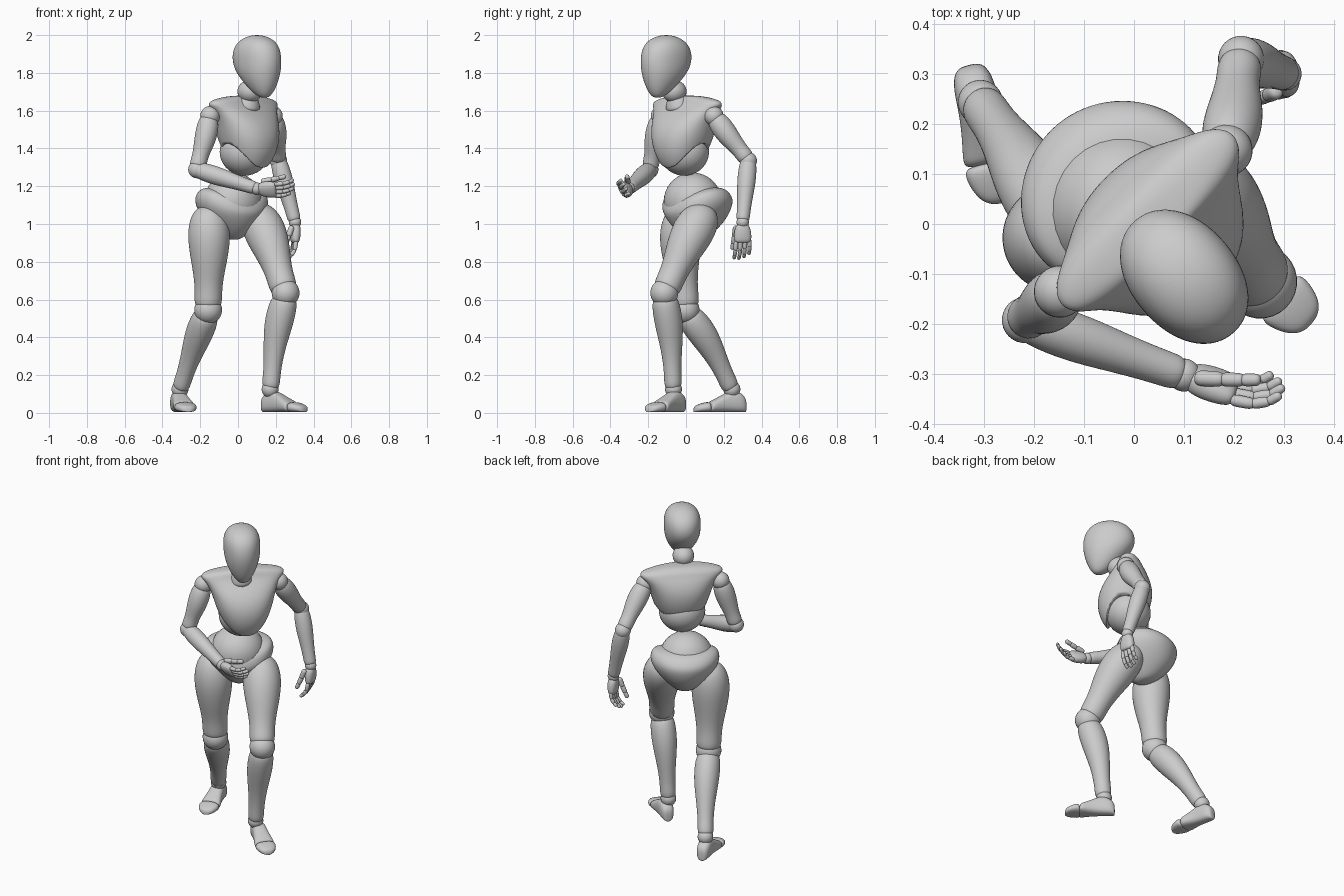
import bpy, bmesh, math
from mathutils import Vector as V

if "Cube" in bpy.data.objects:
    bpy.data.objects.remove(bpy.data.objects["Cube"])

Z = V((0, 0, 1))
S = math.sqrt(0.5)
FWD, LEFT = V((S, -S, 0)), V((S, S, 0))   # the body walks diagonally


def finish(name, bm, sub=2):
    bmesh.ops.recalc_face_normals(bm, faces=bm.faces)
    me = bpy.data.meshes.new(name)
    bm.to_mesh(me)
    bm.free()
    for p in me.polygons:
        p.use_smooth = True
    ob = bpy.data.objects.new(name, me)
    bpy.context.collection.objects.link(ob)
    if sub:
        ob.modifiers.new("smooth", 'SUBSURF').levels = sub
        ob.modifiers["smooth"].render_levels = sub
    return ob


def loft(name, rings, n=16, sub=2, power=1.0):
    """Skin of rings given as (centre, half axis, half axis)."""
    bm = bmesh.new()
    loops = []
    for c, u, v in rings:
        loop = []
        for i in range(n):
            a = 2 * math.pi * i / n
            ca, sa = math.cos(a), math.sin(a)
            ca = math.copysign(abs(ca) ** power, ca)
            sa = math.copysign(abs(sa) ** power, sa)
            loop.append(bm.verts.new(c + (u * ca + v * sa) * 1.02))
        loops.append(loop)
    for a, b in zip(loops, loops[1:]):
        for i in range(n):
            bm.faces.new((a[i], a[(i + 1) % n], b[(i + 1) % n], b[i]))
    bm.faces.new(loops[0][::-1])
    bm.faces.new(loops[-1])
    return finish(name, bm, sub)


def limb(name, a, b, prof, fwd=FWD, n=12, flat=1.0):
    """Round part along a-b; profile of (t, radius, offset along fwd)."""
    a, b = V(a), V(b)
    d = (b - a).normalized()
    u = (fwd - d * fwd.dot(d)).normalized()
    v = d.cross(u)
    return loft(name, [(a.lerp(b, t) + u * o, u * r, v * r * flat) for t, r, o in prof], n)


def ball(name, c, r, axes=(FWD, LEFT, Z)):
    bm = bmesh.new()
    bmesh.ops.create_uvsphere(bm, u_segments=28, v_segments=18, radius=1)
    r = (r, r, r) if isinstance(r, float) else r
    for w in bm.verts:
        w.co = V(c) + sum((axes[i] * (w.co[i] * r[i]) for i in range(3)), V())
    return finish(name, bm, 0)


def stack(name, base, table, fwd, left, up=Z, power=1.0):
    """Upright part; rows of (height, forward shift, half depth, half width)."""
    return loft(name, [(V(base) + up * z + fwd * f, fwd * d, left * w)
                       for z, f, d, w in table], 20, 2, power)


def turned(deg):
    a = math.radians(deg)
    return FWD * math.cos(a) + LEFT * math.sin(a), LEFT * math.cos(a) - FWD * math.sin(a)


# Head and neck
hf, hl = turned(-4)
stack("head", (.10, -.105, 0),
      [(1.668, .062, .015, .015), (1.683, .055, .045, .04), (1.735, .037, .09, .074),
       (1.80, .012, .133, .1), (1.86, 0, .152, .106), (1.92, -.002, .144, .106),
       (1.965, 0, .113, .088), (1.992, 0, .062, .052), (2.0, 0, .015, .015)], hf, hl, power=.95)
ball("neck", (.062, -.062, 1.702), (.068, .062, .06))
limb("neck_base", (.045, -.035, 1.60), (.058, -.052, 1.685),
     [(0, .08, 0), (.5, .065, 0), (.9, .05, 0), (1, .03, 0)])

# Chest shell with an arch cut through both sides, and the ribcage ball in it
chest = stack("chest", (.02, .015, 0),
              [(1.285, .085, .05, .05), (1.30, .08, .08, .08), (1.37, .062, .135, .13),
               (1.46, .05, .157, .165), (1.54, .033, .145, .185), (1.60, .015, .105, .215),
               (1.63, .01, .08, .246), (1.655, .01, .068, .232), (1.675, .018, .05, .13),
               (1.68, .025, .03, .05)], FWD, LEFT, power=.9)
cut = ball("arch_cutter", (.05, -.012, 1.27), (.115, .5, .165))
cut.hide_render = True
cut.hide_set(True)
mod = chest.modifiers.new("arch", 'BOOLEAN')
mod.operation, mod.object, mod.solver = 'DIFFERENCE', cut, 'EXACT'
ball("ribcage", (.035, -.01, 1.383), (.13, .135, .127))

# Waist and pelvis, whose rim dips at the front and a little at the back
pf, pl = turned(-10)
ball("abdomen", (-.027, .035, 1.122), (.15, .156, .15))
tilt = math.radians(9)
pup = Z * math.cos(tilt) + pf * math.sin(tilt)
pfw = pf * math.cos(tilt) - Z * math.sin(tilt)
pbase = V((-.032, .056, 1.07))
pelvis = stack("pelvis", pbase,
               [(-.15, .02, .03, .03), (-.135, .01, .075, .06), (-.08, -.006, .142, .118),
                (-.01, -.01, .178, .178), (.05, -.012, .184, .202), (.095, -.008, .168, .194),
                (.12, 0, .14, .168), (.122, 0, .05, .06)], pfw, pl, pup)
for vert in pelvis.data.vertices:
    r = vert.co - pbase
    f = r.dot(pfw) / .17
    if r.dot(pup) > 0:
        vert.co -= pup * ((.05 if f > 0 else .025) * f * f * min(1, r.dot(pup) / .09))

# Legs: hip, knee, ankle, heel, toe
LEGS = {
    "left": ((.10, .09, 1.05), (.252, -.115, .635), (.17, -.066, .125), (.132, -.015, 0), (.356, -.198, 0)),
    "right": ((-.155, -.022, 1.045), (-.158, -.002, .545), (-.307, .243, .125), (-.33, .318, 0), (-.262, .042, 0)),
}
for side, (hip, knee, ankle, heel, toe) in LEGS.items():
    heel, toe = V(heel), V(toe)
    d = (toe - heel).normalized()
    w = Z.cross(d)
    L = (toe - heel).length
    limb(side + "_thigh", hip, knee,
         [(-.1, .03, 0), (-.07, .07, 0), (.05, .105, .005), (.25, .115, .012), (.5, .094, .014),
          (.72, .073, .006), (.88, .074, 0), (.96, .07, 0), (.99, .03, 0)], d, 16)
    ball(side + "_knee", knee, .074)
    limb(side + "_shin", knee, ankle,
         [(.03, .04, 0), (.06, .07, 0), (.2, .079, -.008), (.38, .075, -.016), (.6, .057, -.016),
          (.82, .046, -.006), (.95, .05, 0), (1.0, .035, 0)], d, 16, .95)
    ball(side + "_ankle", ankle, .045)

    def sole(name, rows):
        loft(name, [(heel + d * (s * L) + Z * (h / 2 + .004), w * r, Z * (h / 2))
                    for s, h, r in rows], 16, 2, .75)
    sole(side + "_foot", [(.0, .05, .012), (.02, .08, .03), (.12, .105, .041), (.28, .118, .042),
                          (.45, .092, .046), (.62, .066, .056), (.70, .056, .058), (.71, .03, .03)])
    sole(side + "_toes", [(.70, .035, .035), (.71, .056, .061), (.82, .05, .058),
                          (.94, .038, .044), (.99, .028, .024), (1.0, .012, .008)])

# Arms: shoulder, elbow, wrist, finger direction, palm normal, thumb side
ARMS = {
    "left": ((.185, .147, 1.572), (.214, .33, 1.335), (.302, .300, 1.010), (.0, .0, -1), (-1, -.15, 0), (.15, -1, 0)),
    "right": ((-.148, -.135, 1.572), (-.218, -.192, 1.288), (.10, -.302, 1.187), (.94, -.3, -.06), (.25, .8, .5), (.1, -.45, .8)),
}
for side, (sh, el, wr, d, nrm, th) in ARMS.items():
    el, wr = V(el), V(wr)
    d = V(d).normalized()
    nrm = V(nrm)
    nrm = (nrm - d * nrm.dot(d)).normalized()
    th = V(th)
    th = (th - d * th.dot(d) - nrm * th.dot(nrm)).normalized()
    ball(side + "_shoulder", sh, .052)
    limb(side + "_upper_arm", sh, el,
         [(-.0, .03, 0), (.06, .052, 0), (.25, .062, .004), (.5, .056, .006), (.75, .042, 0),
          (.92, .048, 0), (1, .03, 0)])
    ball(side + "_elbow", el, .046)
    limb(side + "_forearm", el, wr,
         [(-.06, .02, 0), (-.02, .04, 0), (.12, .049, 0), (.35, .051, 0), (.65, .04, 0),
          (.88, .036, 0), (.96, .036, 0), (1, .02, 0)])
    ball(side + "_wrist", wr, .033)
    # Palm, then jointed fingers curling towards the palm side
    loft(side + "_palm", [(wr + d * s, th * a, nrm * b) for s, a, b in
                          [(.005, .015, .015), (.015, .034, .027), (.05, .046, .03),
                           (.09, .047, .026), (.106, .042, .02), (.11, .02, .01)]], 14, 2, .85)

    def finger(name, p, direction, lengths, r, curl):
        ang = math.radians(10)
        for k, ln in enumerate(lengths):
            v = direction * math.cos(ang) + nrm * math.sin(ang)
            q = p + v * ln
            limb(f"{name}_{k + 1}", p, q, [(-.12, r * .4, 0), (.02, r * .95, 0), (.5, r * .88, 0),
                                           (.95, r * .9, 0), (1.12, r * .35, 0)], nrm, 8)
            p, r, ang = q, r * .9, ang + math.radians(curl)
    for i, sc in enumerate((.93, 1.0, .95, .8)):
        off = .035 - .0235 * i
        finger(f"{side}_finger_{i + 1}", wr + d * (.106 - .004 * i) + th * off,
               (d + th * off * 1.5).normalized(), [x * sc for x in (.045, .036, .029)], .0145, 22)
    finger(side + "_thumb", wr + d * .025 + th * .032 + nrm * .022,
           (d * .95 + th * .1 + nrm * .18).normalized(), (.05, .04, .032), .019, 2)
